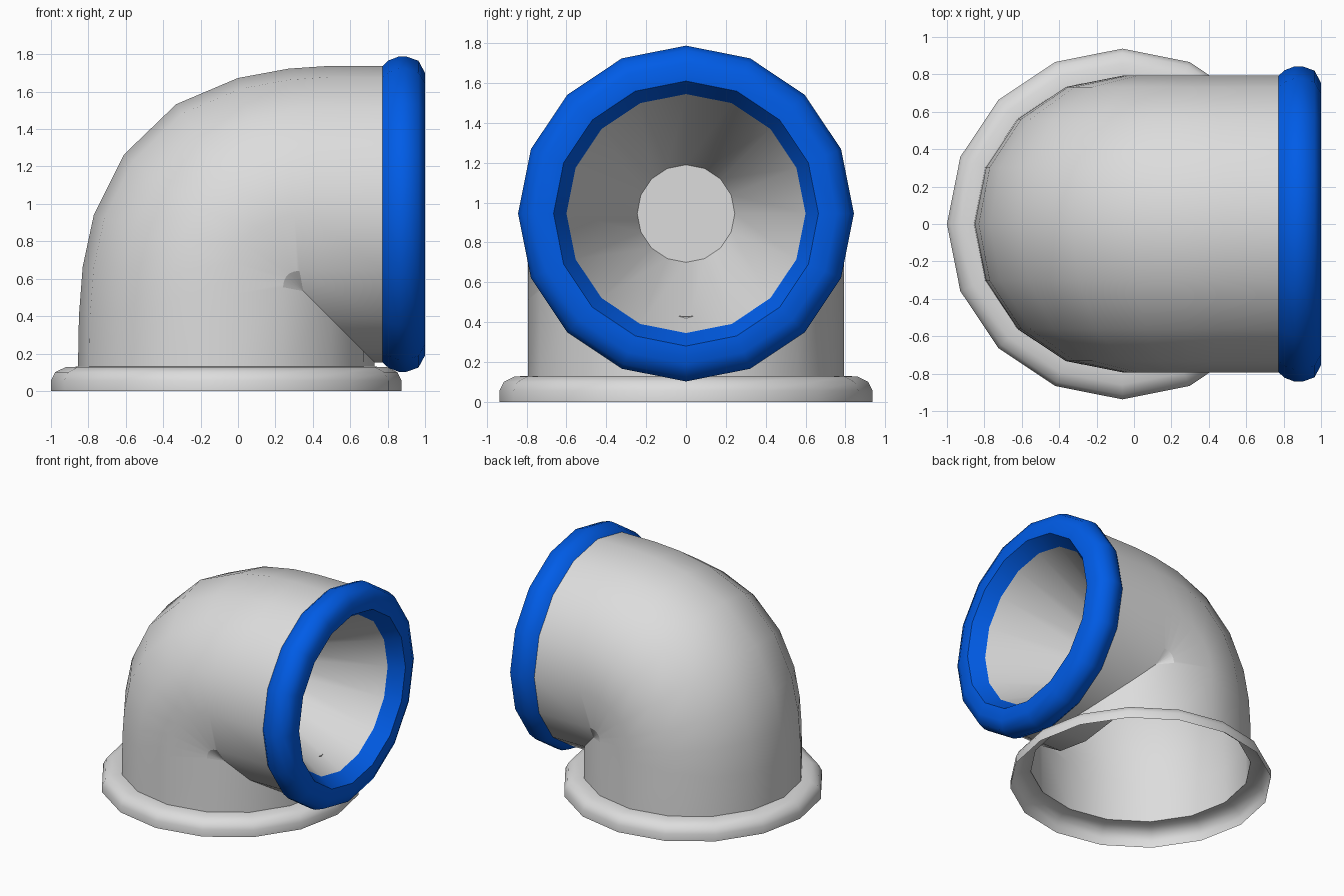
import bpy, bmesh, math

if "Cube" in bpy.data.objects:
    bpy.data.objects.remove(bpy.data.objects["Cube"])

SIDES = 16
CX, CZ, R = -0.0625, 0.945, 0.793   # upright axis x, mouth axis z, pipe radius


def material(name, rgb):
    m = bpy.data.materials.new(name)
    m.diffuse_color = (*rgb, 1)
    m.use_nodes = True
    m.node_tree.nodes["Principled BSDF"].inputs["Base Color"].default_value = m.diffuse_color
    return m


grey = material("light grey", (0.72, 0.72, 0.72))
blue = material("bright blue", (0.0, 0.112, 0.84))


def skin(name, rings, mat, angle=50):
    """Join equal closed rings of points into a smooth surface."""
    bm = bmesh.new()
    rows = [[bm.verts.new(p) for p in ring] for ring in rings]
    for a, b in zip(rows, rows[1:]):
        for j in range(SIDES):
            k = (j + 1) % SIDES
            bm.faces.new((a[j], a[k], b[k], b[j]))
    bmesh.ops.remove_doubles(bm, verts=bm.verts, dist=0.0005)
    me = bpy.data.meshes.new(name)
    bm.to_mesh(me)
    bm.free()
    me.materials.append(mat)
    ob = bpy.data.objects.new(name, me)
    bpy.context.collection.objects.link(ob)
    bpy.ops.object.select_all(action='DESELECT')
    ob.select_set(True)
    bpy.context.view_layer.objects.active = ob
    bpy.ops.object.shade_smooth_by_angle(angle=math.radians(angle))
    return ob


def angles():
    return [2 * math.pi * j / SIDES for j in range(SIDES)]


def upright(profile):
    return [[(CX + r * math.cos(a), r * math.sin(a), h) for a in angles()]
            for r, h in profile]


def sideways(profile):
    return [[(h, r * math.cos(a), CZ + r * math.sin(a)) for a in angles()]
            for r, h in profile]


# Elbow: rings fan around a pivot inside the pipe, so the inner side
# of the bend overlaps itself in a mitre and the outer side is wide
bend = [(0.005, -1.335), (0.025, -1.075), (0.085, -0.795), (0.245, -0.475),
        (0.525, -0.205), (0.855, -0.065), (1.125, -0.015), (1.345, 0)]
PIVOT = -0.38


def elbow_ring(k):
    ring = []
    for a in angles():
        u, y = R * math.cos(a), -R * math.sin(a)
        x, z = CX - u, CZ + u
        if k < 0:
            z = 0.13
        elif k == len(bend):
            x = 0.78
        else:
            g = (u - PIVOT) / (R - PIVOT) if u > PIVOT else (u - PIVOT) * 0.5
            x += bend[k][0] * g
            z += bend[k][1] * g
        ring.append((x, y, z))
    return ring


skin("elbow_pipe", [elbow_ring(k) for k in range(-1, len(bend) + 1)], grey)

# Base flange: a thin shell, open underneath
skin("base_flange", upright([(0.9375, 0), (0.9375, 0.055), (0.915, 0.1),
                             (0.86, 0.127), (0.79, 0.13)]), grey)

# Rounded rim around the mouth
skin("mouth_rim", sideways([(0.79, 0.77), (0.822, 0.805), (0.843, 0.86), (0.843, 0.9),
                            (0.82, 0.965), (0.755, 1.0), (0.665, 1.0), (0.6, 0.89)]), blue)

# Tapered throat ending in a flat disc
skin("throat", sideways([(0.6, 0.89), (0.245, 0.12), (0, 0.12)]), grey)
